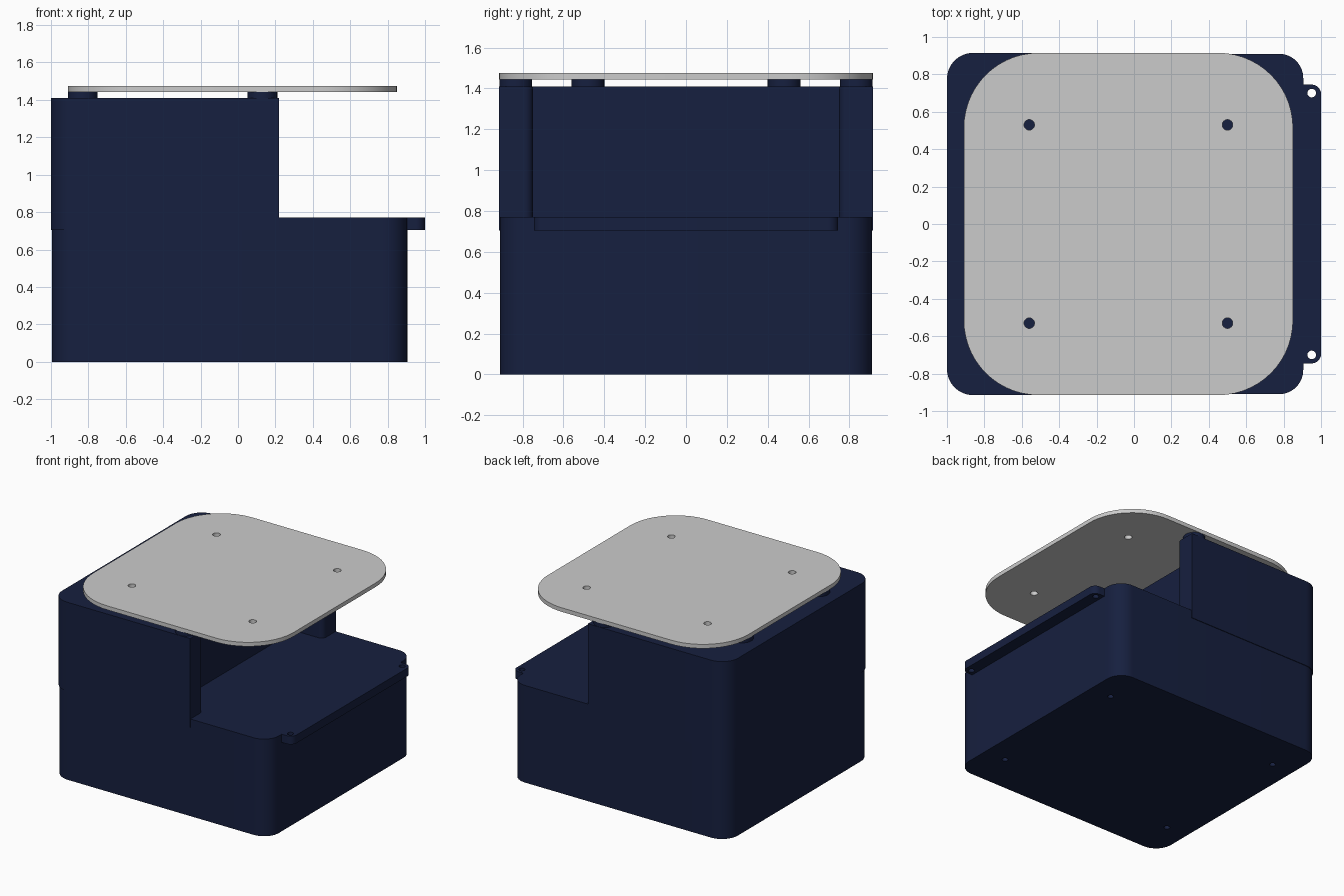
import bpy, bmesh
from math import pi, sin, cos, tan, radians
from mathutils import Vector

if "Cube" in bpy.data.objects:
    bpy.data.objects.remove(bpy.data.objects["Cube"])

navy = bpy.data.materials.new("navy")
navy.diffuse_color = (0.008, 0.014, 0.05, 1)
navy.use_nodes = True
navy.node_tree.nodes["Principled BSDF"].inputs["Base Color"].default_value = navy.diffuse_color


def outline(corners, steps=14):
    """Round each (x, y, radius) corner of a closed polygon."""
    pts = []
    n = len(corners)
    for i, (x, y, r) in enumerate(corners):
        p = Vector((x, y))
        if r == 0:
            pts.append(p)
            continue
        a = (Vector(corners[i - 1][:2]) - p).normalized()
        b = (Vector(corners[(i + 1) % n][:2]) - p).normalized()
        half = a.angle(b) / 2
        centre = p + (a + b).normalized() * r / sin(half)
        s = p + a * r / tan(half) - centre
        e = p + b * r / tan(half) - centre
        sweep = s.angle(e)
        for k in range(steps + 1):
            t = k / steps
            pts.append(centre + (s * sin((1 - t) * sweep) + e * sin(t * sweep)) / sin(sweep))
    return pts


def rounded_rect(x0, x1, y0, y1, r_left, r_right):
    return outline([(x0, y0, r_left), (x1, y0, r_right), (x1, y1, r_right), (x0, y1, r_left)])


def circle(x, y, r, n=32):
    return [Vector((x + r * cos(2 * pi * k / n), y + r * sin(2 * pi * k / n))) for k in range(n)]


def prism(name, shapes, z0, z1, mat=None):
    """Extrude one or more closed outlines from z0 to z1."""
    bm = bmesh.new()
    for pts in shapes:
        low = [bm.verts.new((p.x, p.y, z0)) for p in pts]
        top = [bm.verts.new((p.x, p.y, z1)) for p in pts]
        bm.faces.new(low[::-1])
        bm.faces.new(top)
        for i in range(len(pts)):
            j = (i + 1) % len(pts)
            bm.faces.new((low[i], low[j], top[j], top[i]))
    bmesh.ops.recalc_face_normals(bm, faces=bm.faces)
    mesh = bpy.data.meshes.new(name)
    bm.to_mesh(mesh)
    bm.free()
    ob = bpy.data.objects.new(name, mesh)
    bpy.context.collection.objects.link(ob)
    if mat:
        mesh.materials.append(mat)
    return ob


def activate(ob):
    bpy.ops.object.select_all(action='DESELECT')
    ob.select_set(True)
    bpy.context.view_layer.objects.active = ob


def drill(ob, holes, r, z0, z1):
    """Cut round holes at the given (x, y) places."""
    cutter = prism("hole_cutter", [circle(x, y, r) for x, y in holes], z0, z1)
    cutter.hide_render = True
    mod = ob.modifiers.new("holes", 'BOOLEAN')
    mod.operation = 'DIFFERENCE'
    mod.solver = 'EXACT'
    mod.object = cutter
    activate(ob)
    bpy.ops.object.modifier_apply(modifier=mod.name)
    bpy.data.objects.remove(cutter)


# lower box, with four blind screw holes underneath
base = prism("base_box", [rounded_rect(-0.995, 0.905, -0.91, 0.91, 0.14, 0.13)], 0, 0.77, navy)
drill(base, [(-0.045 + sx * 0.765, sy * 0.595) for sx in (-1, 1) for sy in (-1, 1)], 0.022, -0.1, 0.06)

# mounting lip on the right side
lip = prism("mounting_lip", [rounded_rect(0.89, 1.0, -0.745, 0.745, 0, 0.05)], 0.705, 0.77, navy)
drill(lip, [(0.95, -0.7), (0.95, 0.7)], 0.023, 0.6, 0.9)

# upper housing: U-shaped plan with two arms either side of the recess
arm, back = 0.75, -0.03
housing = prism("upper_housing", [outline([
    (-1, -0.915, 0.14), (0.22, -0.915, 0), (0.22, -arm, 0.04), (back, -arm, 0),
    (back, arm, 0), (0.22, arm, 0.04), (0.22, 0.915, 0), (-1, 0.915, 0.14)])], 0.705, 1.41, navy)

# standoffs carrying the plate
spacers = prism("standoffs", [circle(x, s * y, 0.08) for x, y in ((-0.83, 0.48), (0.13, 0.833))
                              for s in (-1, 1)], 1.40, 1.443, navy)

# grey top plate with four through holes
plate = prism("top_plate", [rounded_rect(-0.91, 0.85, -0.915, 0.915, 0.4, 0.4)], 1.443, 1.475)
drill(plate, [(x, y) for x in (-0.56, 0.5) for y in (-0.53, 0.53)], 0.028, 1.4, 1.6)

for ob in (base, lip, housing, spacers, plate):
    activate(ob)
    bpy.ops.object.shade_smooth_by_angle(angle=radians(30))
